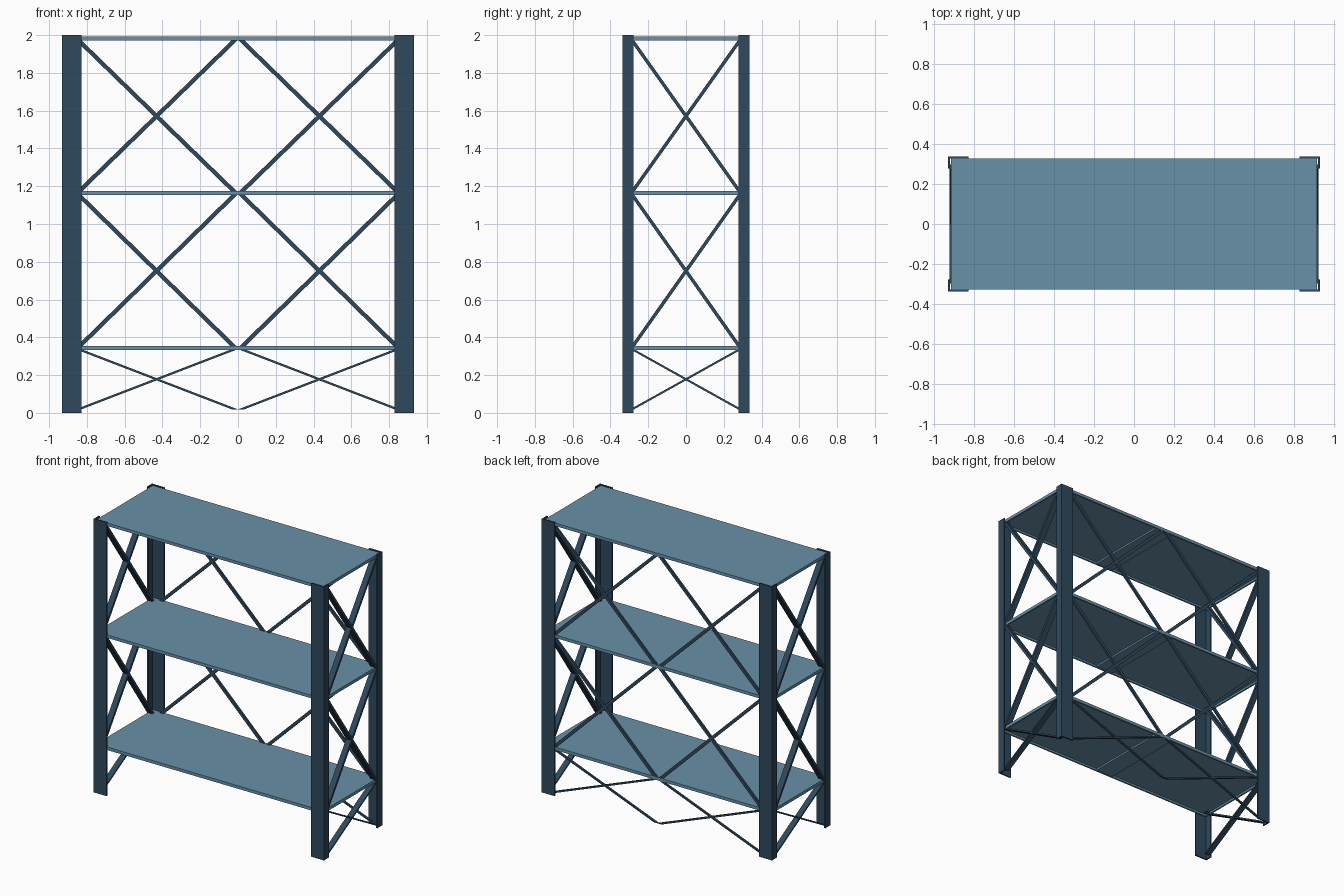
import bpy

if "Cube" in bpy.data.objects:
    bpy.data.objects.remove(bpy.data.objects["Cube"])

def material(name, rgb):
    m = bpy.data.materials.new(name)
    m.diffuse_color = (*rgb, 1)
    m.use_nodes = True
    m.node_tree.nodes["Principled BSDF"].inputs["Base Color"].default_value = m.diffuse_color
    return m

SHELF = material("steel blue", (0.14, 0.285, 0.39))
FRAME = material("dark navy", (0.028, 0.066, 0.108))

def mesh_object(name, verts, faces, mat):
    me = bpy.data.meshes.new(name)
    me.from_pydata(verts, [], faces)
    me.materials.append(mat)
    ob = bpy.data.objects.new(name, me)
    bpy.context.collection.objects.link(ob)
    return ob

def prism(name, bottom, top, mat):
    """Solid between two matching outlines (both counter-clockwise from above)."""
    n = len(bottom)
    faces = [tuple(reversed(range(n))), tuple(range(n, 2 * n))]
    faces += [(i, (i + 1) % n, n + (i + 1) % n, n + i) for i in range(n)]
    return mesh_object(name, bottom + top, faces, mat)

def rect(x0, x1, y0, y1, z):
    return [(x0, y0, z), (x1, y0, z), (x1, y1, z), (x0, y1, z)]

def box(name, x0, x1, y0, y1, z0, z1, mat):
    return prism(name, rect(x0, x1, y0, y1, z0), rect(x0, x1, y0, y1, z1), mat)

# L-shaped corner posts
X, Y, T = 0.931, 0.337, 0.010
profile = [(X, Y), (X - 0.103, Y), (X - 0.103, Y - T), (X - T, Y - T),
           (X - T, Y - 0.058), (X, Y - 0.058)]
for sx, side in ((-1, "left"), (1, "right")):
    for sy, end in ((-1, "front"), (1, "back")):
        p = [(x * sx, y * sy) for x, y in profile]
        if sx * sy < 0:
            p.reverse()
        prism(f"{end}_{side}_post", [(x, y, 0) for x, y in p],
              [(x, y, 2) for x, y in p], FRAME)

# Shelves: thin plate with folded-down rim and a wide centre rib
SX, SY, R = 0.918, 0.328, 0.012
for i, top in enumerate((0.355, 1.175, 1.993)):
    z0, zp = top - 0.022, top - 0.008
    box(f"shelf_plate_{i}", -SX, SX, -SY, SY, zp, top, SHELF)
    for s in (-1, 1):
        ys, xs = sorted((s * SY, s * (SY - R))), sorted((s * SX, s * (SX - R)))
        box(f"shelf_long_rim_{i}", -SX, SX, *ys, z0, zp, SHELF)
        box(f"shelf_end_rim_{i}", *xs, -SY + R, SY - R, z0, zp, SHELF)
    box(f"shelf_rib_{i}", -0.07, 0.07, -SY + R, SY - R, z0 + 0.002, zp, SHELF)

# Crossed braces: slanted bars with level ends, on both sides and the back
for z0, z1 in ((0.018, 0.338), (0.345, 1.158), (1.167, 1.975)):
    for d in (-1, 1):
        for s, side in ((-1, "left"), (1, "right")):
            x0, x1 = sorted((s * 0.882, s * 0.924))
            a, w = 0.287 * d, 0.011
            prism(f"{side}_brace", rect(x0, x1, -a - w, -a + w, z0),
                  rect(x0, x1, a - w, a + w, z1), FRAME)
            c, a, w = s * 0.431, 0.416 * d, 0.016
            prism("back_brace", rect(c - a - w, c - a + w, 0.313, 0.327, z0),
                  rect(c + a - w, c + a + w, 0.313, 0.327, z1), FRAME)
